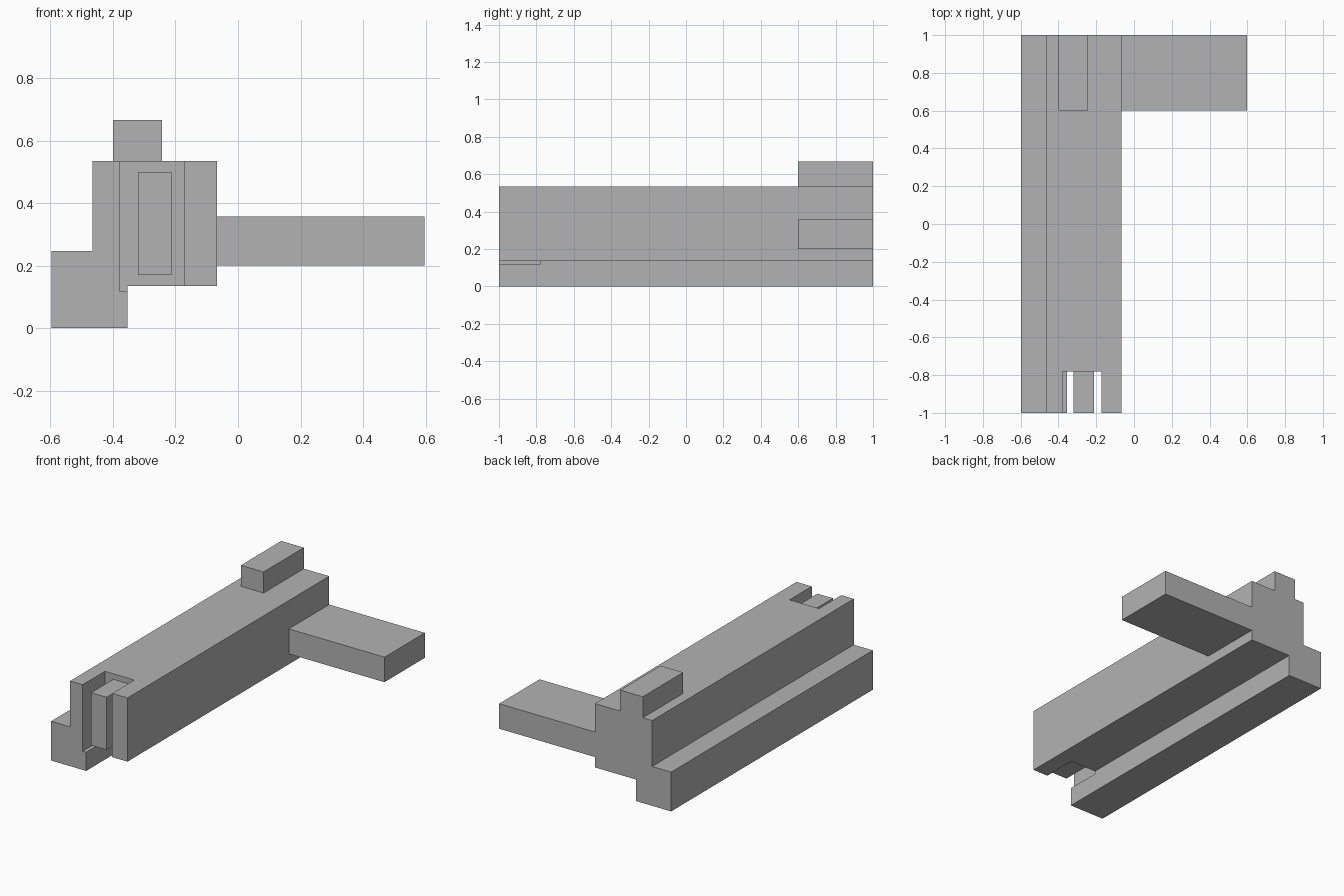
import bpy
import bmesh

cube = bpy.data.objects.get("Cube")
if cube:
    bpy.data.objects.remove(cube, do_unlink=True)

grey = bpy.data.materials.new("plain_grey")
grey.use_nodes = True
GREY = (0.45, 0.45, 0.45, 1)
grey.diffuse_color = GREY
grey.node_tree.nodes["Principled BSDF"].inputs["Base Color"].default_value = GREY


def extrude_profile(name, points, y0, y1):
    """Solid made from an x-z outline swept along y."""
    bm = bmesh.new()
    face = bm.faces.new([bm.verts.new((x, y0, z)) for x, z in points])
    swept = bmesh.ops.extrude_face_region(bm, geom=[face])["geom"]
    verts = [v for v in swept if isinstance(v, bmesh.types.BMVert)]
    bmesh.ops.translate(bm, verts=verts, vec=(0, y1 - y0, 0))
    bmesh.ops.recalc_face_normals(bm, faces=bm.faces)
    mesh = bpy.data.meshes.new(name)
    bm.to_mesh(mesh)
    bm.free()
    mesh.materials.append(grey)
    obj = bpy.data.objects.new(name, mesh)
    bpy.context.collection.objects.link(obj)
    return obj


def box(name, x0, x1, y0, y1, z0, z1):
    return extrude_profile(name, [(x0, z0), (x1, z0), (x1, z1), (x0, z1)], y0, y1)


FRONT, BACK = -1, 1
SLOT_END = -0.78
TOP, SIDE = 0.535, -0.067

# Long beam with the stepped lower rail along its right side
beam = extrude_profile("main_beam", [
    (-0.597, 0), (-0.354, 0), (-0.354, 0.135), (SIDE, 0.135),
    (SIDE, TOP), (-0.465, TOP), (-0.465, 0.247), (-0.597, 0.247),
], FRONT, BACK)

# Open slot in the front end, also notching the rail
cutter = box("slot_cutter", -0.378, -0.173, FRONT - 0.1, SLOT_END, 0.117, TOP + 0.1)
cutter.hide_render = True
cut = beam.modifiers.new("front_slot", 'BOOLEAN')
cut.operation = 'DIFFERENCE'
cut.solver = 'EXACT'
cut.object = cutter
bpy.context.view_layer.objects.active = beam
bpy.ops.object.modifier_apply(modifier=cut.name)
bpy.data.objects.remove(cutter, do_unlink=True)

# Tongue standing inside the slot
box("slot_tongue", -0.32, -0.212, FRONT, SLOT_END, 0.17, 0.5)

# Block on top and arm out to the left, both at the rear
box("top_block", -0.4, -0.243, 0.6, BACK, TOP, 0.667)
box("side_arm", SIDE, 0.597, 0.6, BACK, 0.2, 0.357)
